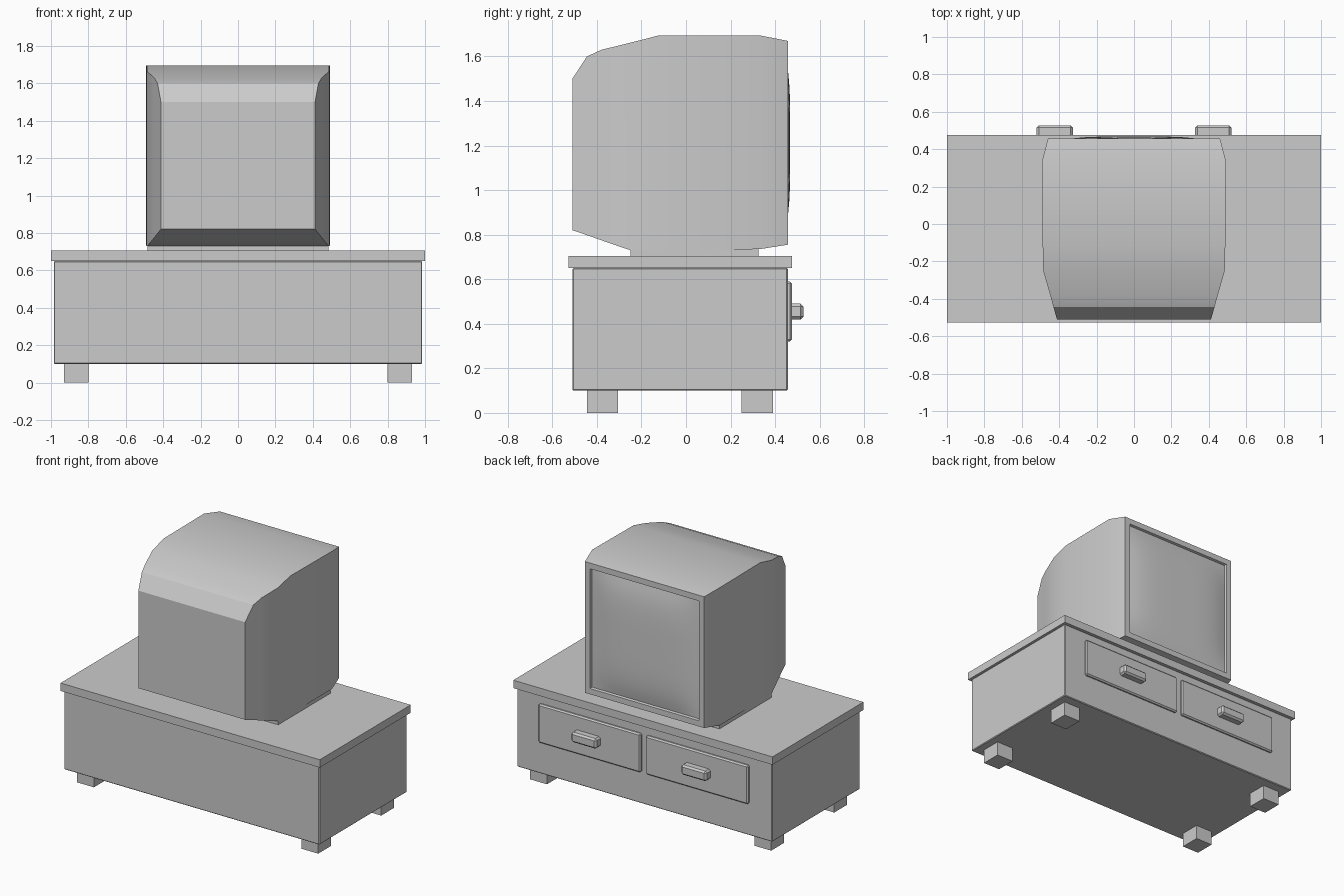
import bpy, bmesh

if "Cube" in bpy.data.objects:
    bpy.data.objects.remove(bpy.data.objects["Cube"])


def finish(name, bm, smooth=None):
    bmesh.ops.recalc_face_normals(bm, faces=bm.faces)
    mesh = bpy.data.meshes.new(name)
    bm.to_mesh(mesh)
    bm.free()
    ob = bpy.data.objects.new(name, mesh)
    bpy.context.collection.objects.link(ob)
    if smooth:
        bpy.ops.object.select_all(action='DESELECT')
        ob.select_set(True)
        bpy.context.view_layer.objects.active = ob
        bpy.ops.object.shade_smooth_by_angle(angle=smooth)
    return ob


def box(name, x, y, z, bevel=0):
    """Box from (min, max) ranges, with optional chamfered edges."""
    bm = bmesh.new()
    bmesh.ops.create_cube(bm, size=1)
    for v in bm.verts:
        v.co = [r[0] if c < 0 else r[1] for c, r in zip(v.co, (x, y, z))]
    if bevel:
        bmesh.ops.bevel(bm, geom=bm.edges[:], offset=bevel, segments=1,
                        affect='EDGES')
    return finish(name, bm)


# Cabinet
box("table_top", (-1, 1), (-0.527, 0.475), (0.65, 0.705))
box("cabinet_body", (-0.985, 0.985), (-0.51, 0.457), (0.1, 0.65), 0.005)

# Legs, drawers and handles, mirrored left and right
for s, side in ((-1, "left"), (1, "right")):
    def span(a, b):
        return tuple(sorted((s * a, s * b)))
    box(f"front_leg_{side}", span(0.80, 0.93), (-0.445, -0.305), (0, 0.105))
    box(f"back_leg_{side}", span(0.80, 0.93), (0.25, 0.39), (0, 0.105))
    box(f"drawer_{side}", span(0.02, 0.81), (0.44, 0.475), (0.32, 0.59), 0.009)
    box(f"handle_{side}", span(0.327, 0.521), (0.46, 0.527), (0.42, 0.49), 0.012)

# Television foot
box("television_foot", (-0.485, 0.485), (-0.25, 0.325), (0.70, 0.76))

# Television casing: rectangular sections (y, bottom, top, half width),
# the last two forming the screen frame and its recess
sections = [
    (-0.51, 0.82, 1.50, 0.412),
    (-0.445, 0.798, 1.60, 0.430),
    (-0.38, 0.775, 1.63, 0.448),
    (-0.25, 0.73, 1.662, 0.485),
    (-0.12, 0.73, 1.695, 0.488),
    (0.33, 0.735, 1.695, 0.493),
    (0.457, 0.755, 1.67, 0.460),
    (0.457, 0.795, 1.63, 0.420),
    (0.44, 0.80, 1.625, 0.415),
]
bm = bmesh.new()
rings = [[bm.verts.new(p) for p in ((-w, y, b), (w, y, b), (w, y, t), (-w, y, t))]
         for y, b, t, w in sections]
for r0, r1 in zip(rings, rings[1:]):
    for i in range(4):
        j = (i + 1) % 4
        bm.faces.new((r0[i], r0[j], r1[j], r1[i]))
bm.faces.new(rings[0])
bm.faces.new(rings[-1])
finish("television_casing", bm, 0.5)

# Bulging screen
bm = bmesh.new()
bmesh.ops.create_grid(bm, x_segments=16, y_segments=16, size=1)
for v in bm.verts:
    u, w = v.co.x, v.co.y
    v.co = (0.416 * u, 0.441 + 0.027 * (1 - u**4) * (1 - w**4), 1.2125 + 0.4135 * w)
bmesh.ops.recalc_face_normals(bm, faces=bm.faces)
screen = finish("screen", bm, 0.8)
if screen.data.polygons[0].normal.y < 0:
    screen.data.flip_normals()
